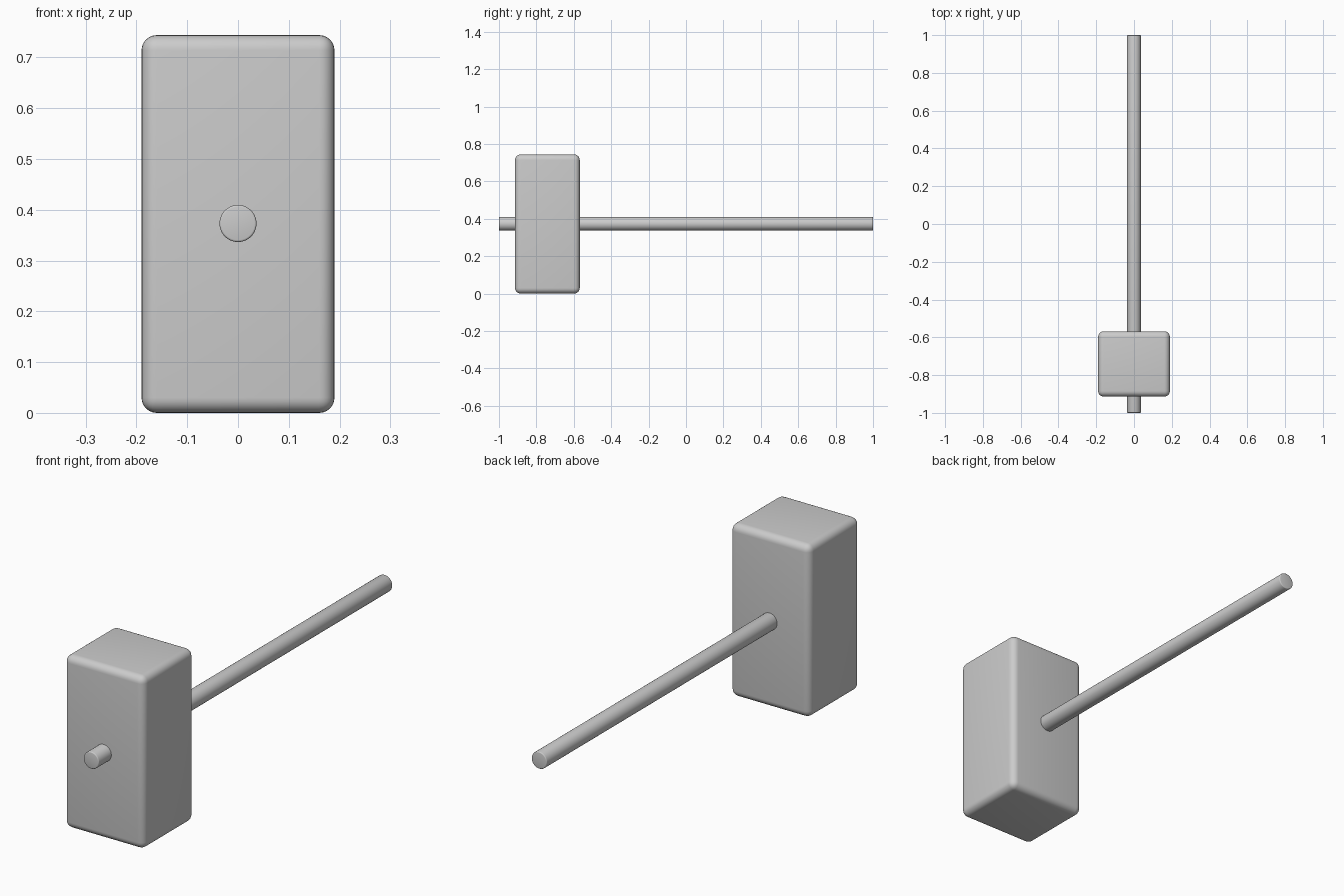
import bpy
from math import radians

if "Cube" in bpy.data.objects:
    bpy.data.objects.remove(bpy.data.objects["Cube"])


def finish(obj, name, width, segments):
    """Name the part, round its edges and shade it smooth."""
    obj.name = name
    bpy.ops.object.transform_apply(location=False, rotation=True, scale=True)
    bevel = obj.modifiers.new("rounded_edges", 'BEVEL')
    bevel.width = width
    bevel.segments = segments
    bevel.limit_method = 'ANGLE'
    bevel.angle_limit = radians(40)
    bpy.ops.object.modifier_apply(modifier=bevel.name)
    bpy.ops.object.shade_smooth_by_angle(angle=radians(35))


# Mallet head: upright rounded block
bpy.ops.mesh.primitive_cube_add(size=1, location=(0, -0.741, 0.372))
head = bpy.context.object
head.scale = (0.38, 0.346, 0.744)
finish(head, "mallet_head", 0.03, 6)

# Handle: long round rod passing through the head
bpy.ops.mesh.primitive_cylinder_add(vertices=48, radius=0.0365, depth=2,
                                    location=(0, 0, 0.373),
                                    rotation=(radians(90), 0, 0))
finish(bpy.context.object, "handle", 0.004, 3)
